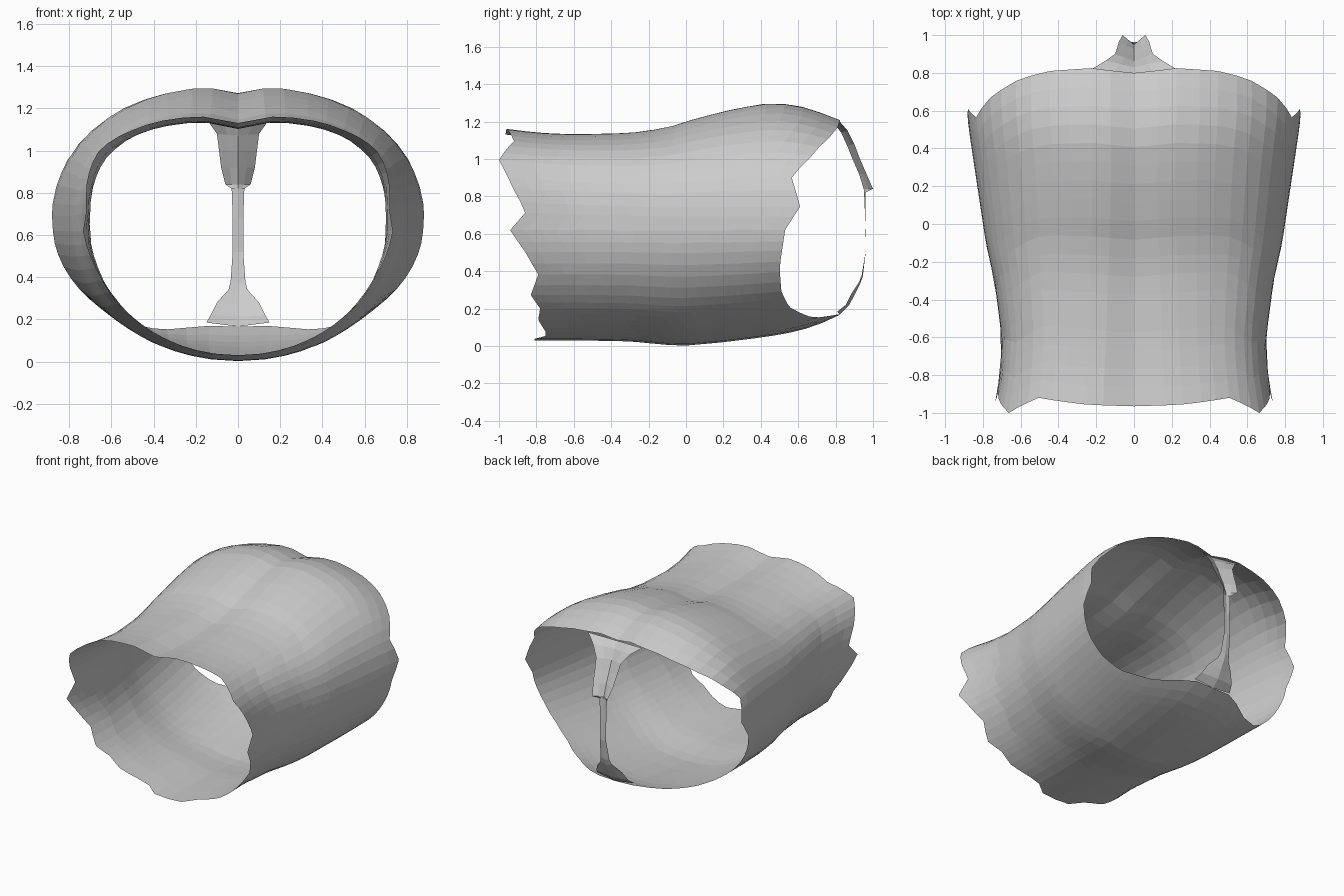
import bpy, math


def lerp_table(table, v):
    """Linear interpolation in rows of (key, value, value...)."""
    if v <= table[0][0]:
        return table[0][1:]
    for a, b in zip(table, table[1:]):
        if v <= b[0]:
            f = (v - a[0]) / (b[0] - a[0])
            return tuple(p + (q - p) * f for p, q in zip(a[1:], b[1:]))
    return table[-1][1:]


def add_grid(name, rows, closed):
    """Flat-shaded mesh from rows of points, optionally wrapped around."""
    n = len(rows[0])
    verts = [p for r in rows for p in r]
    faces = []
    for i in range(len(rows) - 1):
        for j in range(n if closed else n - 1):
            k = (j + 1) % n
            faces.append((i * n + j, i * n + k, (i + 1) * n + k, (i + 1) * n + j))
    me = bpy.data.meshes.new(name)
    me.from_pydata(verts, [], faces)
    me.update()
    ob = bpy.data.objects.new(name, me)
    bpy.context.collection.objects.link(ob)
    return ob


# Body sections along y: half width, top z, bottom z, roundness of upper half
SECTIONS = [(-1.0, .745, 1.17, .03, 3.0), (-.8, .71, 1.145, .03, 3.0),
            (-.6, .70, 1.137, .03, 2.9), (-.3, .74, 1.145, .025, 2.7),
            (-.1, .785, 1.175, .005, 2.5), (0, .80, 1.21, .002, 2.45),
            (.2, .83, 1.265, .02, 2.35), (.4, .86, 1.305, .045, 2.3),
            (.5, .875, 1.308, .06, 2.3), (.6, .885, 1.295, .08, 2.3),
            (.7, .885, 1.265, .11, 2.3), (.83, .88, 1.215, .17, 2.3)]

# Ragged front rim: y by angle from the top centre
FRONT_RIM = [(0, -.965), (12, -.955), (35, -.92), (57, -1.0), (75, -.93),
             (87, -.86), (92, -.94), (103, -.86), (115, -.79), (127, -.83),
             (136, -.78), (145, -.79), (157, -.75), (165, -.75), (171, -.81),
             (180, -.81)]

# Rear rim with the side openings: y by angle
REAR_RIM = [(0, .80), (12, .825), (27, .81), (40, .77), (57, .67), (70, .565),
            (83, .61), (92, .53), (112, .50), (127, .51), (139, .55),
            (146, .61), (153, .66), (163, .76), (170, .815), (180, .82)]

ANGLES = [0, 6, 12, 20, 27, 35, 42, 50, 57, 64, 70, 76, 83, 87, 92, 98, 103,
          109, 115, 121, 127, 132, 136, 140, 145, 149, 153, 158, 164, 171, 180]


def body_point(y, deg):
    hw, top, bot, power = lerp_table(SECTIONS, y)
    a = math.radians(deg)
    s, c = max(math.sin(a), 0), math.cos(a)
    mid = .64
    blend = min(1, abs(c) * 3)
    e = 2 / power if c > 0 else 1
    x = hw * s ** e
    if c > 0:
        z = mid + (top - mid) * c ** e
        z -= .035 * math.exp(-(x / .1) ** 2)      # centre crease on top
    else:
        z = mid + (mid - bot) * c
    return x, y, z


# Body shell
ROWS = 18
around = ANGLES + [-a for a in ANGLES[-2:0:-1]]
rows = []
for i in range(ROWS + 1):
    f = i / ROWS
    row = []
    for a in around:
        y0, = lerp_table(FRONT_RIM, abs(a))
        y1, = lerp_table(REAR_RIM, abs(a))
        x, y, z = body_point(y0 + (y1 - y0) * f, abs(a))
        row.append((x if a >= 0 else -x, y, z))
    rows.append(row)
add_grid("body_shell", rows, True)

# Rear strap joining top and bottom: half width, edge y, edge z, centre y, centre z
STRAP = [(.22, .822, 1.20, .795, 1.185), (.15, .865, 1.15, .83, 1.14),
         (.10, .90, 1.08, .862, 1.07), (.09, .93, 1.0, .89, 1.0),
         (.08, .965, .92, .925, .92), (.06, 1.0, .84, .95, .84),
         (.03, .96, .82, .952, .82), (.025, .96, .68, .958, .68),
         (.025, .963, .52, .963, .52), (.035, .94, .38, .945, .37),
         (.045, .925, .34, .93, .33), (.10, .885, .28, .90, .27),
         (.13, .855, .22, .87, .215), (.15, .81, .185, .82, .166)]
strap = []
for hw, ye, ze, yc, zc in STRAP:
    strap.append([(hw * t, yc + (ye - yc) * abs(t), zc + (ze - zc) * abs(t))
                  for t in (-1, -.5, 0, .5, 1)])
add_grid("rear_strap", strap, False)
